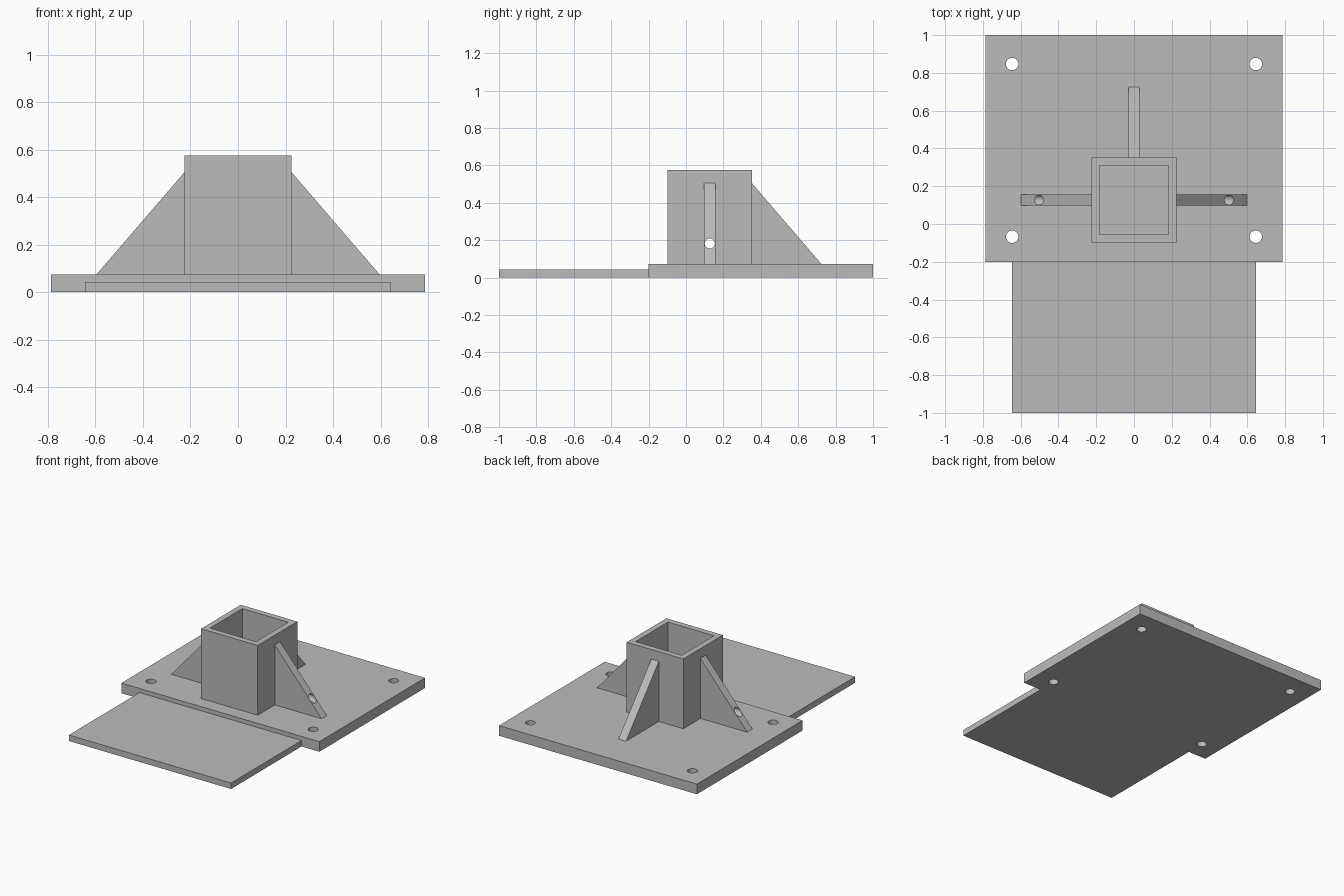
import bpy
import bmesh
from math import pi
from mathutils import Matrix, Vector

default = bpy.data.objects.get("Cube")
if default:
    bpy.data.objects.remove(default, do_unlink=True)

steel = bpy.data.materials.new("grey steel")
steel.use_nodes = True
GREY = (0.5, 0.5, 0.5, 1)
steel.diffuse_color = GREY
steel.node_tree.nodes["Principled BSDF"].inputs["Base Color"].default_value = GREY


def finish(name, bm):
    bmesh.ops.recalc_face_normals(bm, faces=bm.faces[:])
    mesh = bpy.data.meshes.new(name)
    bm.to_mesh(mesh)
    bm.free()
    mesh.materials.append(steel)
    obj = bpy.data.objects.new(name, mesh)
    bpy.context.collection.objects.link(obj)
    return obj


def prism(name, points, direction):
    """Extrude a closed outline along a direction."""
    bm = bmesh.new()
    face = bm.faces.new([bm.verts.new(p) for p in points])
    result = bmesh.ops.extrude_face_region(bm, geom=[face], use_keep_orig=True)
    moved = [v for v in result["geom"] if isinstance(v, bmesh.types.BMVert)]
    bmesh.ops.translate(bm, verts=moved, vec=Vector(direction))
    return finish(name, bm)


def box(name, x, y0, y1, z0, z1):
    outline = [(-x, y0, z0), (x, y0, z0), (x, y1, z0), (-x, y1, z0)]
    return prism(name, outline, (0, 0, z1 - z0))


def rod(name, centre, radius, length, axis="Z"):
    bm = bmesh.new()
    turn = Matrix.Rotation(pi / 2, 4, "Y") if axis == "X" else Matrix()
    bmesh.ops.create_cone(bm, cap_ends=True, segments=32, radius1=radius, radius2=radius,
                          depth=length, matrix=Matrix.Translation(centre) @ turn)
    return finish(name, bm)


def cut(obj, cutter):
    mod = obj.modifiers.new("cut", "BOOLEAN")
    mod.operation = "DIFFERENCE"
    mod.solver = "EXACT"
    mod.object = cutter
    bpy.ops.object.select_all(action="DESELECT")
    bpy.context.view_layer.objects.active = obj
    obj.select_set(True)
    bpy.ops.object.modifier_apply(modifier=mod.name)


def discard(cutter):
    bpy.data.objects.remove(cutter, do_unlink=True)


BASE = 0.073       # top of the base plate
MID = 0.127        # centre of the socket in y
HALF = 0.225       # half width of the socket
WALL = 0.042
TOP = 0.575
RIB = 0.03         # half thickness of the ribs
RIB_TOP = 0.505
REACH = 0.372      # how far a rib extends from the socket

# Base plate with four bolt holes
base = box("base_plate", 0.787, -0.2, 1, 0, BASE)
for x in (-0.645, 0.645):
    for y in (-0.067, 0.847):
        drill = rod("bolt_hole_cutter", (x, y, 0), 0.033, 1)
        cut(base, drill)
        discard(drill)

# Thinner plate in front
box("front_plate", 0.645, -1, -0.2, 0, 0.043)

# Square open socket
socket = box("socket", HALF, MID - HALF, MID + HALF, BASE, TOP)
inner = HALF - WALL
hollow = box("hollow_cutter", inner, MID - inner, MID + inner, BASE - 0.1, TOP + 0.1)
cut(socket, hollow)
discard(hollow)

# Triangular ribs on both sides and at the back
profile = [(HALF, BASE), (HALF + REACH, BASE), (HALF, RIB_TOP)]
ribs = [prism(name, [(s * d, MID - RIB, z) for d, z in profile], (0, 2 * RIB, 0))
        for name, s in (("left_rib", 1), ("right_rib", -1))]
prism("back_rib", [(-RIB, MID + d, z) for d, z in profile], (2 * RIB, 0, 0))

# Cross pin hole through the socket and both side ribs
drill = rod("pin_hole_cutter", (0, MID, 0.182), 0.027, 3, "X")
for part in [socket] + ribs:
    cut(part, drill)
discard(drill)

# Smooth the hole walls, keep the plate edges sharp
for part in [base, socket] + ribs:
    bpy.ops.object.select_all(action="DESELECT")
    part.select_set(True)
    bpy.context.view_layer.objects.active = part
    bpy.ops.object.shade_smooth_by_angle(angle=pi / 6)
